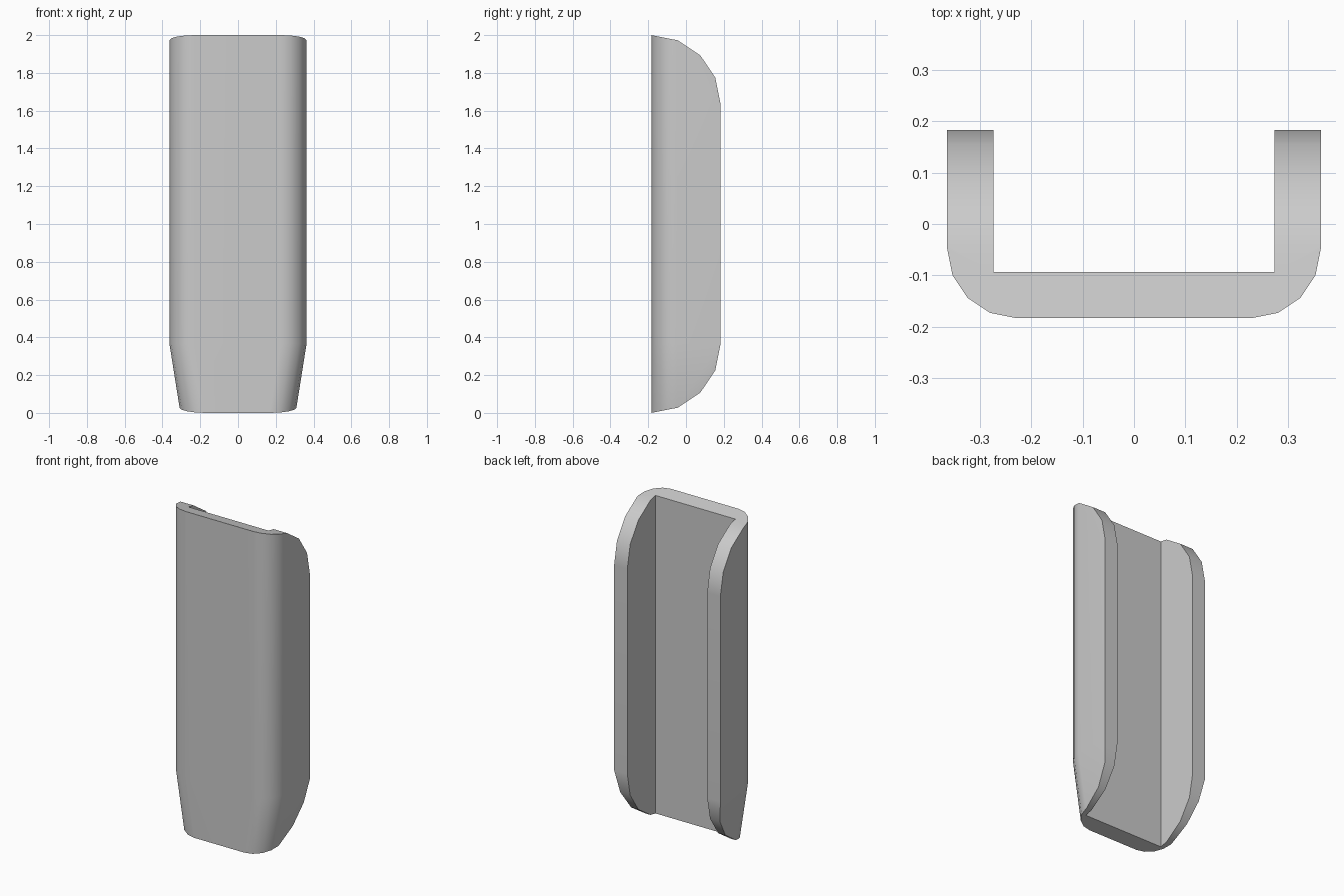
import bpy, bmesh
from math import sin, cos, pi
from mathutils import Vector

cube = bpy.data.objects.get("Cube")
if cube:
    bpy.data.objects.remove(cube)

HALF_W, HALF_D, HEIGHT = 0.363, 0.183, 2.0
WALL, CORNER, STEPS = 0.09, 0.135, 4
ARC = 2 * HALF_D      # radius of the rounded ends, seen from the side
TAPER = 0.058         # how far each side leans in at the bottom
SPARE = 0.1           # extra length that the end cuts remove


def section(half_w):
    """U-shaped cross-section: rounded outside, square inside."""
    right = [(half_w, HALF_D)]
    for i in range(STEPS + 1):
        a = pi / 2 * i / STEPS
        right.append((half_w - CORNER + CORNER * cos(a),
                      -HALF_D + CORNER - CORNER * sin(a)))
    left = [(-x, y) for x, y in reversed(right)]
    inner = HALF_W - WALL
    floor = -HALF_D + WALL
    return right + left + [(-inner, HALF_D), (-inner, floor),
                           (inner, floor), (inner, HALF_D)]


# Loft the channel: tapered foot, then a straight body
bm = bmesh.new()
slope = TAPER / ARC
levels = [(-SPARE, HALF_W - TAPER - SPARE * slope),
          (ARC, HALF_W), (HEIGHT + SPARE, HALF_W)]
rings = [[bm.verts.new((x, y, z)) for x, y in section(w)] for z, w in levels]
for low, high in zip(rings, rings[1:]):
    for i in range(len(low)):
        j = (i + 1) % len(low)
        bm.faces.new((low[i], low[j], high[j], high[i]))
bm.faces.new(rings[0][::-1])
bm.faces.new(rings[-1])

# Slice both ends to a faceted quarter arc, capping each cut
for side in (1, -1):
    centre = HEIGHT / 2 + side * (HEIGHT / 2 - ARC)
    arc = [Vector((0, -HALF_D + ARC * sin(pi / 2 * i / STEPS),
                   centre + side * ARC * cos(pi / 2 * i / STEPS)))
           for i in range(STEPS + 1)]
    for a, b in zip(arc, arc[1:]):
        d = b - a
        normal = Vector((0, -side * d.z, side * d.y)).normalized()
        bmesh.ops.bisect_plane(bm, geom=bm.verts[:] + bm.edges[:] + bm.faces[:],
                               dist=1e-5, plane_co=a, plane_no=normal,
                               clear_outer=True)
        rim = [e for e in bm.edges if e.is_boundary]
        bmesh.ops.holes_fill(bm, edges=rim, sides=0)
bmesh.ops.recalc_face_normals(bm, faces=bm.faces[:])

mesh = bpy.data.meshes.new("channel_cover")
bm.to_mesh(mesh)
bm.free()
cover = bpy.data.objects.new("channel_cover", mesh)
bpy.context.collection.objects.link(cover)

# Plain grey finish
grey = bpy.data.materials.new("light_grey")
grey.use_nodes = True
colour = (0.6, 0.6, 0.6, 1)
grey.diffuse_color = colour
grey.node_tree.nodes["Principled BSDF"].inputs["Base Color"].default_value = colour
mesh.materials.append(grey)

# Smooth the round corners, keep the rims crisp
bpy.ops.object.select_all(action='DESELECT')
cover.select_set(True)
bpy.context.view_layer.objects.active = cover
bpy.ops.object.shade_smooth_by_angle(angle=pi / 6)
weighted = cover.modifiers.new("weighted_normals", 'WEIGHTED_NORMAL')
weighted.keep_sharp = True
